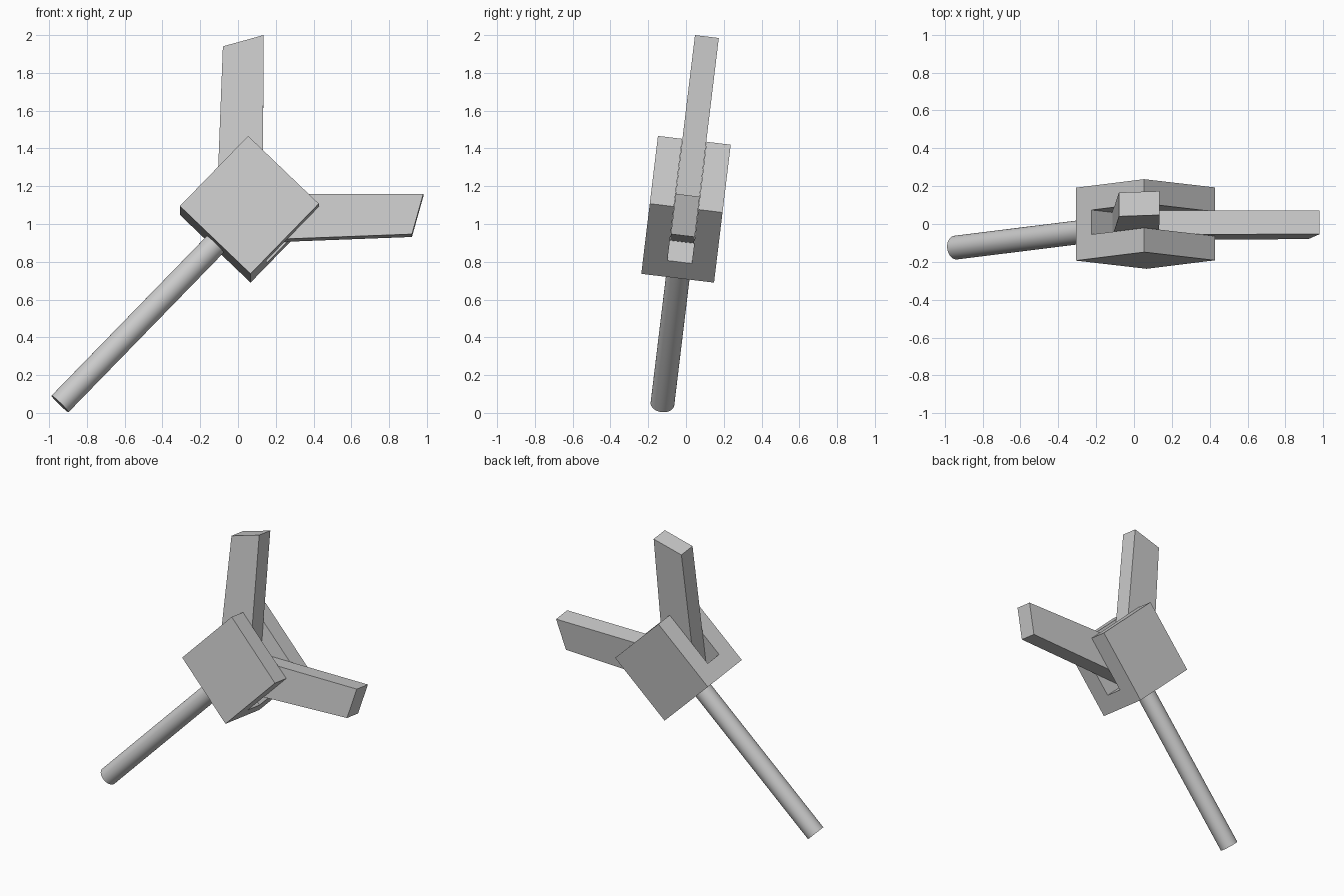
import bpy, bmesh
from math import radians
from mathutils import Matrix

cube = bpy.data.objects.get("Cube")
if cube:
    bpy.data.objects.remove(cube, do_unlink=True)

grey = bpy.data.materials.new("plain grey")
grey.use_nodes = True
colour = (0.6, 0.6, 0.6, 1)
grey.diffuse_color = colour
grey.node_tree.nodes["Principled BSDF"].inputs["Base Color"].default_value = colour

# Leaning frame of the whole model, and the diagonal frame of hub and handle
lean = Matrix.Translation((0.06, 0, 1.078)) @ Matrix.Rotation(radians(-6.9), 4, "X")
diagonal = lean @ Matrix.Rotation(radians(-46), 4, "Y")
upright = lean @ Matrix.Rotation(radians(90), 4, "X")


def prism(name, outline, depth, frame):
    """Extrude an outline by depth, centred on its plane."""
    bm = bmesh.new()
    face = bm.faces.new([bm.verts.new((x, y, -depth / 2)) for x, y in outline])
    moved = bmesh.ops.extrude_face_region(bm, geom=[face])["geom"]
    bmesh.ops.translate(bm, vec=(0, 0, depth),
                        verts=[v for v in moved if isinstance(v, bmesh.types.BMVert)])
    bmesh.ops.recalc_face_normals(bm, faces=bm.faces)
    mesh = bpy.data.meshes.new(name)
    bm.to_mesh(mesh)
    bm.free()
    mesh.materials.append(grey)
    obj = bpy.data.objects.new(name, mesh)
    obj.matrix_world = frame
    bpy.context.collection.objects.link(obj)
    return obj


# Hub: square block with a slot open on three sides, closed towards the handle
half, thick, slot, web = 0.26, 0.194, 0.065, -0.14
prism("slotted_hub", [(-half, -thick), (half, -thick), (half, -slot), (web, -slot),
                      (web, slot), (half, slot), (half, thick), (-half, thick)],
      2 * half, diagonal)

# Two mirrored blades meeting inside the slot
blade = [(-0.14, 0.861), (0.075, 0.921), (0.072, 0.072), (-0.099, -0.099), (-0.174, -0.024)]
prism("upper_blade", blade, 0.127, upright)
prism("side_blade", [(z, x) for x, z in blade], 0.127, upright)

# Round handle
start, end = -1.443, -0.2
bpy.ops.mesh.primitive_cylinder_add(vertices=32, radius=0.063, depth=end - start)
handle = bpy.context.object
handle.name = "handle"
handle.data.materials.append(grey)
handle.matrix_world = (diagonal @ Matrix.Translation(((start + end) / 2, 0, 0))
                       @ Matrix.Rotation(radians(90), 4, "Y"))
bpy.ops.object.shade_smooth_by_angle(angle=radians(40))
